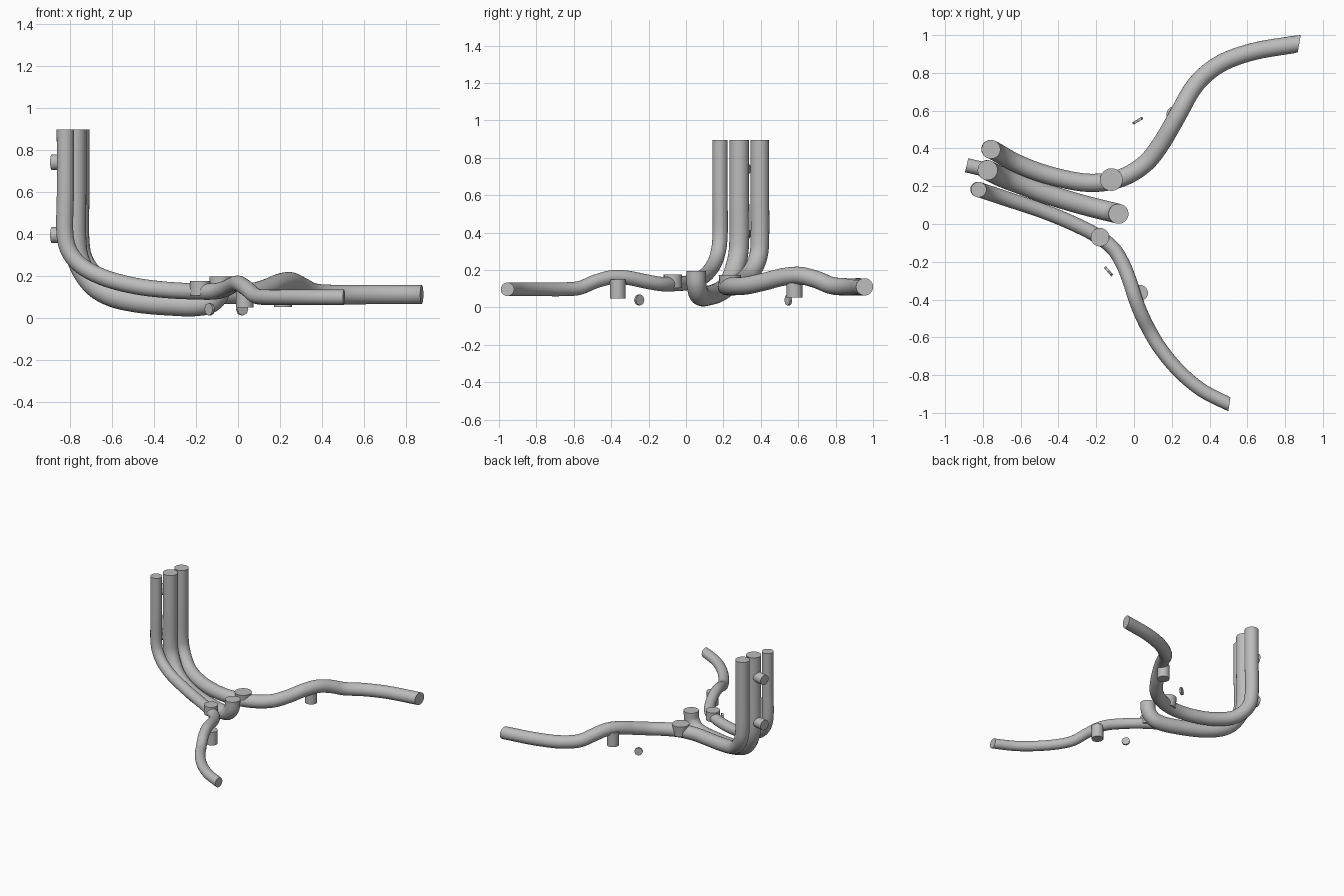
import bpy, bmesh, math
from mathutils import Vector

cube = bpy.data.objects.get("Cube")
if cube:
    bpy.data.objects.remove(cube)

grey = bpy.data.materials.new("plain grey")
grey.use_nodes = True
grey.diffuse_color = (0.5, 0.5, 0.5, 1)
grey.node_tree.nodes["Principled BSDF"].inputs["Base Color"].default_value = (0.5, 0.5, 0.5, 1)


def finish(name, bm):
    bmesh.ops.recalc_face_normals(bm, faces=bm.faces)
    mesh = bpy.data.meshes.new(name)
    bm.to_mesh(mesh)
    bm.free()
    mesh.materials.append(grey)
    ob = bpy.data.objects.new(name, mesh)
    bpy.context.collection.objects.link(ob)
    bpy.ops.object.select_all(action='DESELECT')
    ob.select_set(True)
    bpy.context.view_layer.objects.active = ob
    bpy.ops.object.shade_smooth_by_angle(angle=math.radians(40))
    return ob


def spline(pts, steps=8):
    # centripetal curve through the points
    p = [Vector(q) for q in pts]
    p = [2 * p[0] - p[1]] + p + [2 * p[-1] - p[-2]]
    out = []
    for a, b, c, d in zip(p, p[1:], p[2:], p[3:]):
        t1 = (b - a).length ** 0.5
        t2 = t1 + (c - b).length ** 0.5
        t3 = t2 + (d - c).length ** 0.5
        for i in range(steps):
            t = t1 + (t2 - t1) * i / steps
            a1 = a.lerp(b, t / t1)
            a2 = b.lerp(c, (t - t1) / (t2 - t1))
            a3 = c.lerp(d, (t - t2) / (t3 - t2))
            out.append(a1.lerp(a2, t / t2).lerp(a2.lerp(a3, (t - t1) / (t3 - t1)), (t - t1) / (t2 - t1)))
    return out + [p[-2]]


def tube(name, pts, r_start, r_end, end_normal=None, sides=24):
    path = spline(pts)
    n = len(path) - 1
    bm = bmesh.new()
    rings = []
    side = Vector((1, 0, 0))
    for i, c in enumerate(path):
        tan = (path[min(i + 1, n)] - path[max(i - 1, 0)]).normalized()
        if i == 0:
            tan = Vector((0, 0, -1))
        if i == n and end_normal:
            tan = Vector(end_normal).normalized()
        side = (side - tan * side.dot(tan)).normalized()
        up = tan.cross(side)
        r = r_start + (r_end - r_start) * i / n
        rings.append([bm.verts.new(c + r * (math.cos(a) * side + math.sin(a) * up))
                      for a in (2 * math.pi * k / sides for k in range(sides))])
    for lo, hi in zip(rings, rings[1:]):
        for k in range(sides):
            j = (k + 1) % sides
            bm.faces.new((lo[k], lo[j], hi[j], hi[k]))
    bm.faces.new(rings[0])
    bm.faces.new(rings[-1])
    return finish(name, bm)


def peg(name, start, end, r1, r2=None, sides=24):
    a, b = Vector(start), Vector(end)
    bm = bmesh.new()
    bmesh.ops.create_cone(bm, cap_ends=True, segments=sides, radius1=r1,
                          radius2=r2 or r1, depth=(b - a).length)
    ob = finish(name, bm)
    ob.rotation_euler = (b - a).to_track_quat('Z', 'Y').to_euler()
    ob.location = (a + b) / 2
    return ob


# Three bent pipes
tube("front_pipe", [
    (-.822, .182, .895), (-.822, .182, .6), (-.822, .182, .38), (-.8, .175, .31),
    (-.75, .158, .25), (-.65, .125, .195), (-.5, .075, .153), (-.35, .015, .133),
    (-.2, -.06, .125), (-.11, -.13, .125), (-.06, -.21, .138), (-.02, -.31, .158),
    (.005, -.39, .162), (.04, -.48, .14), (.085, -.57, .104), (.14, -.66, .097),
    (.24, -.78, .097), (.36, -.88, .097), (.505, -.955, .097)],
    .041, .036, (1, -.15, 0))
tube("middle_pipe", [
    (-.775, .285, .895), (-.775, .285, .6), (-.775, .285, .37), (-.765, .28, .29),
    (-.735, .265, .22), (-.68, .24, .15), (-.6, .21, .105), (-.48, .165, .077),
    (-.33, .118, .063), (-.2, .083, .06), (-.13, .066, .076), (-.09, .056, .125),
    (-.082, .054, .195)],
    .053, .053, (0, 0, 1))
tube("back_pipe", [
    (-.757, .395, .895), (-.757, .395, .6), (-.757, .395, .37), (-.745, .39, .29),
    (-.71, .37, .225), (-.64, .33, .165), (-.52, .28, .13), (-.38, .24, .115),
    (-.24, .218, .113), (-.12, .228, .113), (-.02, .265, .113), (.07, .33, .118),
    (.14, .42, .138), (.2, .52, .163), (.25, .61, .17), (.3, .7, .148),
    (.36, .775, .118), (.46, .85, .11), (.62, .91, .11), (.875, .955, .11)],
    .05, .046, (1, -.17, 0))

# Upright stubs where the pipes join
peg("front_joint", (-.18, -.07, .105), (-.18, -.07, .175), .049)
peg("back_joint", (-.12, .235, .09), (-.12, .235, .172), .05, .06)

# Pegs on the upright and below the arms
for label, z in (("lower", .393), ("upper", .74)):
    peg(label + "_side_peg", (-.775, .285, z), (-.886, .311, z), .038)
peg("front_foot", (.032, -.365, .048), (.032, -.365, .15), .042)
peg("back_foot", (.215, .58, .052), (.215, .58, .16), .043)

# Small loose discs
for label, c, d in (("front", Vector((-.135, -.25, .04)), Vector((.75, .65, 0))),
                    ("back", Vector((.02, .547, .04)), Vector((.5, -.85, 0)))):
    peg(label + "_disc", c - d * .007, c + d * .007, .03, sides=8)
